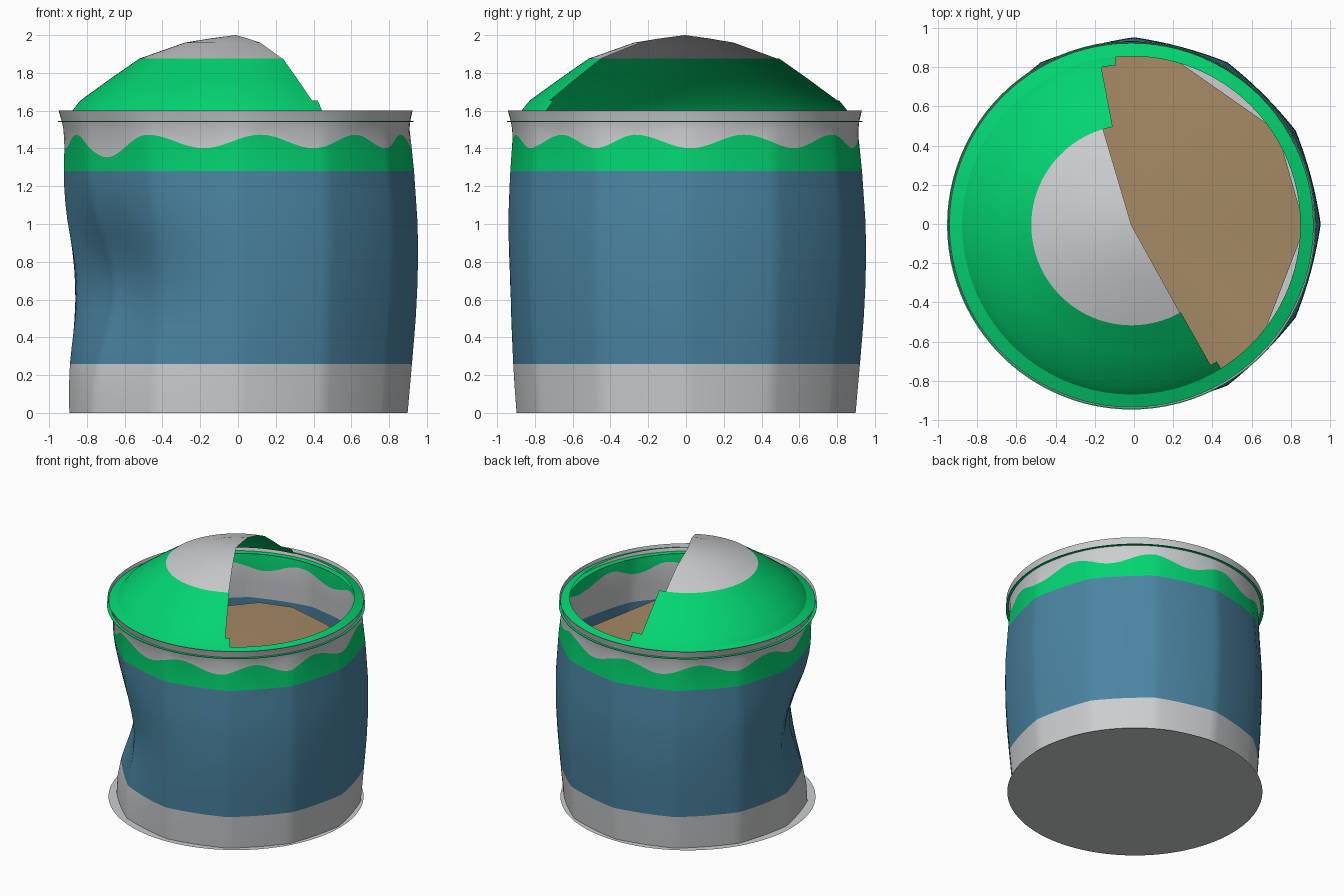
import bpy, bmesh, math

cube = bpy.data.objects.get("Cube")
if cube:
    bpy.data.objects.remove(cube, do_unlink=True)


def material(name, rgb):
    m = bpy.data.materials.new(name)
    m.use_nodes = True
    m.diffuse_color = (*rgb, 1)
    m.node_tree.nodes["Principled BSDF"].inputs["Base Color"].default_value = (*rgb, 1)
    return m


GREY, GREEN, BLUE, BROWN = range(4)
MATS = [material("light grey", (0.60, 0.61, 0.62)),
        material("bright green", (0.001, 0.66, 0.165)),
        material("steel blue", (0.070, 0.232, 0.36)),
        material("dusty brown", (0.38, 0.255, 0.13))]


def sheet(name, rows, bands, closed=True, flip=False, smooth=40):
    """Skin a stack of point rows; each band between two rows gets one colour."""
    bm = bmesh.new()
    grid = [[bm.verts.new(p) for p in row] for row in rows]
    n = len(rows[0])
    for a, b, mat in zip(grid, grid[1:], bands):
        for i in range(n if closed else n - 1):
            j = (i + 1) % n
            face = bm.faces.new((a[i], a[j], b[j], b[i]))
            face.material_index = mat
    bmesh.ops.remove_doubles(bm, verts=bm.verts, dist=1e-5)
    if flip:
        bmesh.ops.reverse_faces(bm, faces=bm.faces)
    mesh = bpy.data.meshes.new(name)
    bm.to_mesh(mesh)
    bm.free()
    for m in MATS:
        mesh.materials.append(m)
    obj = bpy.data.objects.new(name, mesh)
    bpy.context.collection.objects.link(obj)
    bpy.ops.object.select_all(action='DESELECT')
    obj.select_set(True)
    bpy.context.view_layer.objects.active = obj
    bpy.ops.object.shade_smooth_by_angle(angle=math.radians(smooth))
    return obj


def lerp_profile(z, pts):
    for (z0, r0), (z1, r1) in zip(pts, pts[1:]):
        if z <= z1:
            return r0 + (r1 - r0) * (z - z0) / (z1 - z0)
    return pts[-1][1]


def ease(t):
    t = min(max(t, 0), 1)
    return t * t * (3 - 2 * t)


# Barrel shape: softly twelve-sided, bulging, round at the rim, dented on one side
CX, CY, RIM = -0.013, -0.006, 0.937
PROFILE = [(0, 0.898), (0.26, 0.921), (0.5, 0.941), (0.7, 0.951), (0.85, 0.953),
           (1.0, 0.951), (1.28, 0.932), (1.48, 0.914), (1.54, 0.922), (1.6, RIM)]


def barrel(deg, z, inset=0):
    r = lerp_profile(z, PROFILE)
    roundness = ease((z - 1.35) / 0.25)
    flat = math.cos(math.radians(15)) / math.cos(math.radians(deg % 30 - 15))
    r *= 1 + (flat - 1) * 0.55 * (1 - roundness)
    turn = (deg - 212 + 180) % 360 - 180
    r -= 0.195 * math.exp(-0.5 * (turn / 27) ** 2 - 0.5 * ((z - 0.68) / 0.28) ** 2)
    r -= inset
    a = math.radians(deg)
    return (CX * roundness + r * math.cos(a), CY * roundness + r * math.sin(a), z)


# Wavy border between the green band and the grey neck, deeper above the dent
CRESTS = [-160, -121, -82, -46, -17, 20, 58, 95, 131, 166, 200]


def wave(deg):
    d = (deg + 160) % 360 - 160
    for a, b in zip(CRESTS, CRESTS[1:]):
        if a <= d <= b:
            dip = 0.12 if a == -160 else 0.072
            return 1.473 - dip * (0.5 - 0.5 * math.cos(2 * math.pi * (d - a) / (b - a)))


COLS = [i * 2.5 for i in range(144)]


def barrel_rows(levels, inset=0):
    return [[barrel(d, wave(d) if z == "wave" else z, inset) for d in COLS] for z in levels]


levels = [0, 0.13, 0.26] + [0.26 + 0.085 * i for i in range(1, 12)] + [1.28, "wave", 1.5, 1.54, 1.6]
sheet("barrel_wall", barrel_rows(levels), [GREY] * 2 + [BLUE] * 12 + [GREEN] + [GREY] * 3)

# Inner lining
levels = [0.02, 0.2] + [0.3 + 0.1 * i for i in range(9)] + [1.17, 1.3, "wave", 1.54]
sheet("inner_wall", barrel_rows(levels, 0.008),
      [BLUE] * 11 + [GREY] * 2 + [GREEN], flip=True)


def ring(r, z, start=0, end=360, n=96):
    closed = end - start == 360
    angles = [math.radians(start + (end - start) * i / (n if closed else n - 1)) for i in range(n)]
    return [(CX + r * math.cos(a), CY + r * math.sin(a), z) for a in angles]


# Base plate, slightly wider than the foot of the barrel
sheet("base_plate", [ring(0, 0), ring(0.93, 0)], [GREY], flip=True)

# Lid: thin flange poking through the neck and a full outer ring
sheet("lid_flange", [ring(0.885, 1.541), ring(0.941, 1.541), ring(0.941, 1.545), ring(0.9, 1.545)],
      [GREEN] * 3)
sheet("lid_ring", [ring(0.929, 1.575), ring(0.862, 1.602)], [GREEN])

# Broken dome missing its left side, with a small torn tab at each end
sheet("lid_slope", [ring(r, z, 100.8, 299.5) for r, z in
                    [(0.868, 1.596), (0.82, 1.655), (0.66, 1.771), (0.51, 1.875)]],
      [GREEN] * 3, closed=False)
for side, start, end in (("back", 95.5, 100.8), ("front", 299.5, 302)):
    sheet(side + "_lid_tab", [ring(0.868, 1.596, start, end, 4), ring(0.82, 1.655, start, end, 4)],
          [GREEN], closed=False)
sheet("lid_cap", [ring(r, z, 106.5, 299) for r, z in
                  [(0.511, 1.875), (0.27, 1.96), (0.13, 1.983), (0, 2.0)]], [GREY] * 3, closed=False)

# Uneven heap of contents inside
HEAP = [(-170, 1.12), (-125, 1.17), (-80, 1.12), (-58, 1.18), (-41, 1.19), (-1, 1.12), (33, 1.19),
        (77, 1.11), (98, 1.16), (115, 1.16), (150, 1.13)]
edge = [(0.872 * math.cos(math.radians(d)), 0.872 * math.sin(math.radians(d)), z) for d, z in HEAP]
sheet("contents", [edge, [(CX, CY, 1.2)] * len(edge)], [BROWN])
